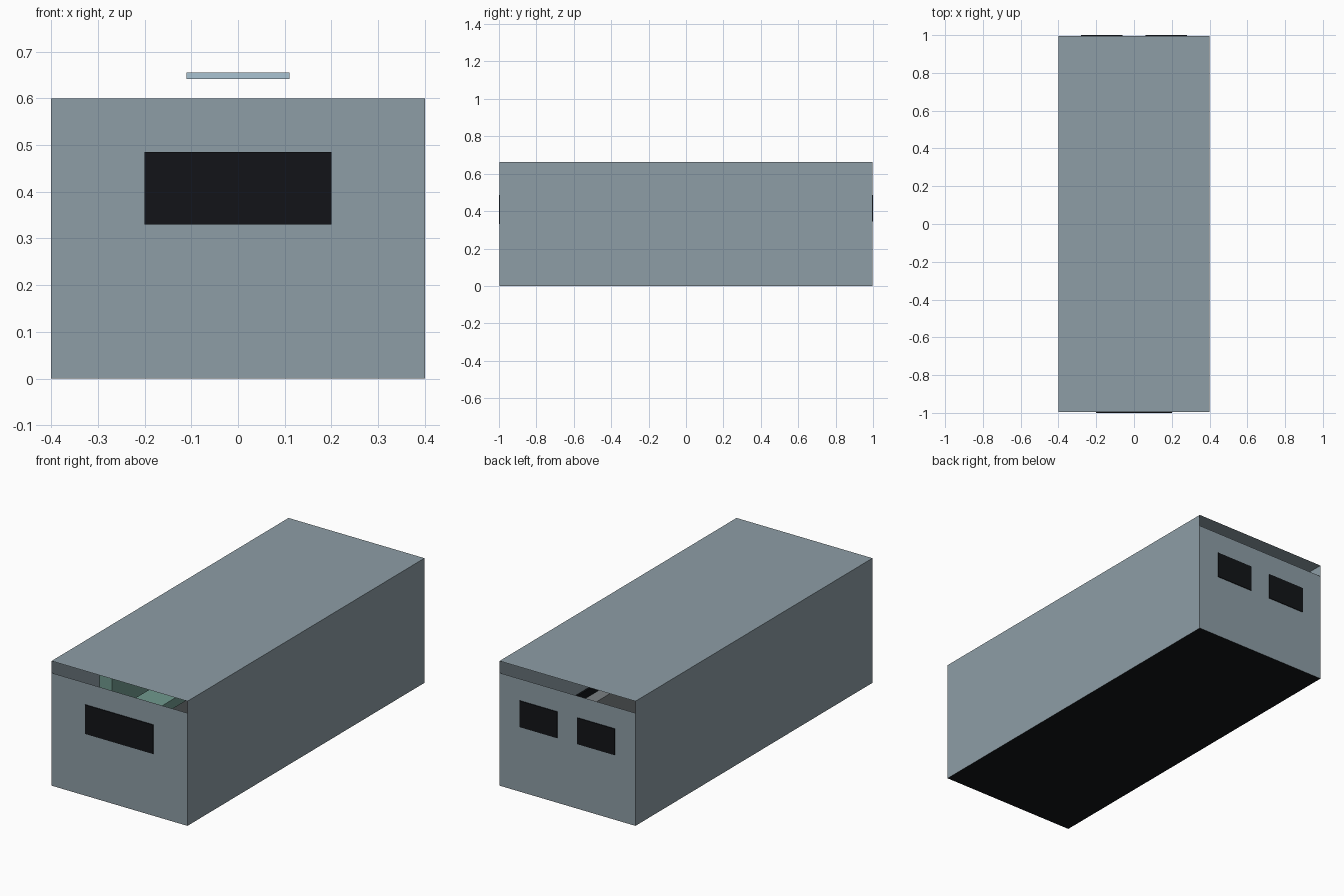
import bpy

if "Cube" in bpy.data.objects:
    bpy.data.objects.remove(bpy.data.objects["Cube"])

W, L, WALL, H = 0.4, 0.996, 0.6, 0.663   # half width, half length, end wall and roof heights


def material(name, color):
    m = bpy.data.materials.new(name)
    m.diffuse_color = (*color, 1)
    m.use_nodes = True
    m.node_tree.nodes["Principled BSDF"].inputs["Base Color"].default_value = m.diffuse_color
    return m


SHELL = material("blue_grey", (0.27, 0.34, 0.38))
BLACK = material("black", (0.006, 0.007, 0.009))
GREEN = material("green", (0.16, 0.32, 0.27))
GREY = material("grey", (0.2, 0.22, 0.23))
LIGHT = material("light_blue", (0.4, 0.55, 0.65))


def add(name, verts, faces, mat):
    mesh = bpy.data.meshes.new(name)
    mesh.from_pydata(verts, [], faces)
    mesh.materials.append(mat)
    ob = bpy.data.objects.new(name, mesh)
    bpy.context.collection.objects.link(ob)
    return ob


def sheet(name, a, b, c, d, mat):
    return add(name, [a, b, c, d], [(0, 1, 2, 3)], mat)


def box(name, x, y, z, mat):
    verts = [(i, j, k) for k in z for j in y for i in x]
    faces = [(0, 2, 3, 1), (4, 5, 7, 6), (0, 1, 5, 4),
             (2, 6, 7, 3), (0, 4, 6, 2), (1, 3, 7, 5)]
    return add(name, verts, faces, mat)


# Thin shell: floor, roof, long walls, and shorter end walls leaving a gap under the roof
sheet("floor", (-W, -L, 0), (-W, L, 0), (W, L, 0), (W, -L, 0), BLACK)
sheet("roof", (-W, -L, H), (W, -L, H), (W, L, H), (-W, L, H), SHELL)
for side, s in (("right", 1), ("left", -1)):
    sheet(side + "_wall", (s * W, -s * L, 0), (s * W, s * L, 0),
          (s * W, s * L, H), (s * W, -s * L, H), SHELL)
for end, s in (("front", -1), ("back", 1)):
    sheet(end + "_wall", (s * W, s * L, 0), (-s * W, s * L, 0),
          (-s * W, s * L, WALL), (s * W, s * L, WALL), SHELL)

# Dark windows: one wide at the front, a pair at the back
box("front_window", (-0.2, 0.2), (-1, -L), (0.33, 0.485), BLACK)
box("back_window_left", (-0.28, -0.06), (L, 1), (0.345, 0.485), BLACK)
box("back_window_right", (0.06, 0.28), (L, 1), (0.345, 0.485), BLACK)

# Ceiling lamp
box("ceiling_lamp", (-0.11, 0.11), (-0.6, 0.6), (0.641, 0.655), LIGHT)

# Green bench along the left wall
box("bench_back", (-0.395, -0.32), (-0.6, 0.6), (0.26, 0.5), GREEN)
box("bench_seat", (-0.395, -0.24), (-0.6, 0.6), (0.15, 0.2), GREEN)
box("bench_base", (-0.395, -0.27), (-0.58, 0.58), (0.002, 0.15), GREY)

# Low grey cabinet with a dark strip along the right wall
box("low_cabinet", (0.32, 0.395), (-0.6, 0.6), (0.002, 0.2), GREY)
box("cabinet_back_strip", (0.385, 0.395), (-0.6, 0.6), (0.2, 0.24), BLACK)
